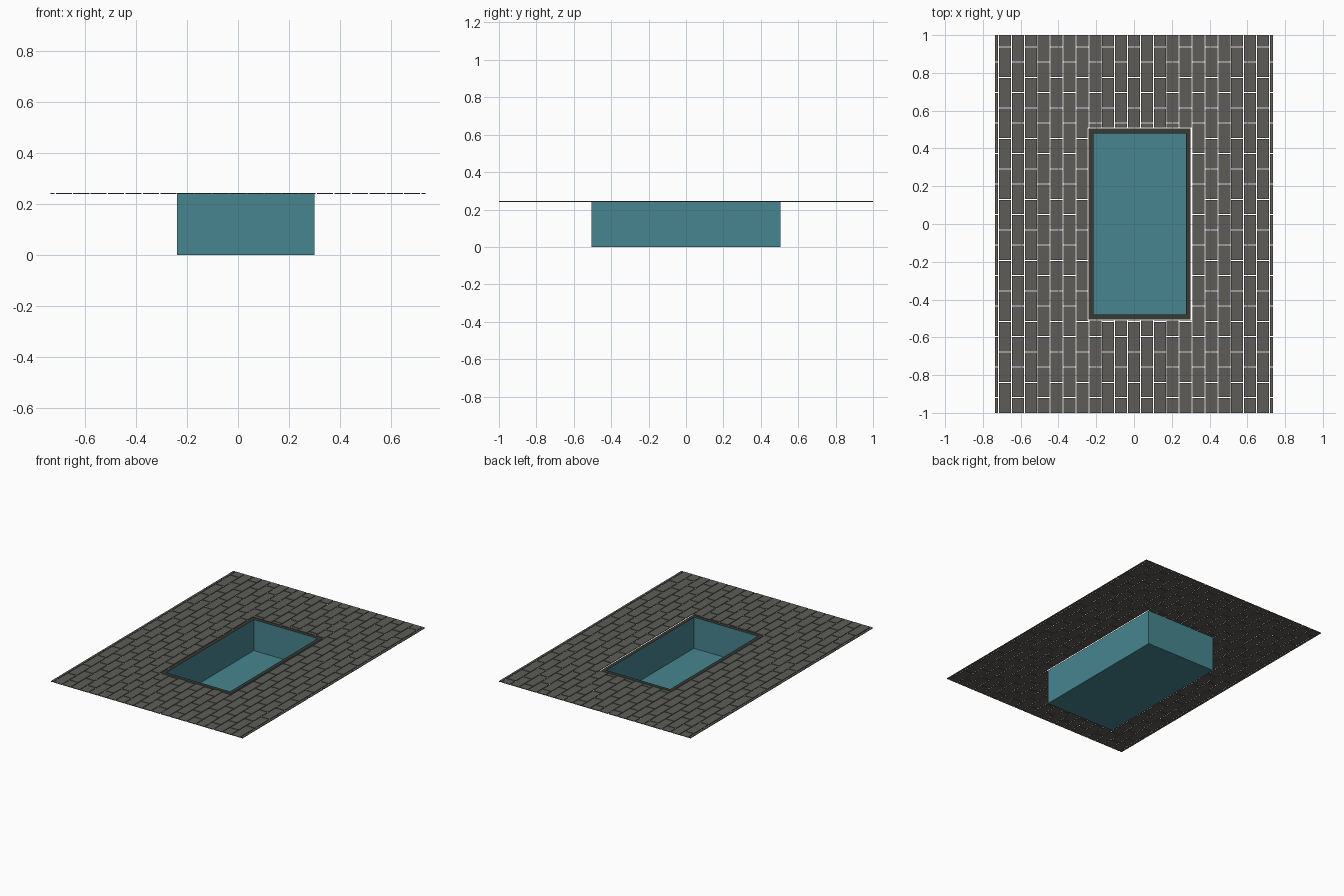
import bpy, bmesh
from mathutils import Matrix

cube = bpy.data.objects.get("Cube")
if cube:
    bpy.data.objects.remove(cube, do_unlink=True)

TOP, SLAB, GAP = 0.245, 0.004, 0.005
HALF_X, HALF_Y = 0.735, 1.0
POOL = (-0.24, 0.30, -0.505, 0.505)   # x0, x1, y0, y1
RIM, FLOOR = 0.035, 0.03
BRICK_W, BRICK_L = 0.0683, 0.1615


def material(name, color):
    m = bpy.data.materials.new(name)
    m.use_nodes = True
    m.diffuse_color = (*color, 1)
    m.node_tree.nodes["Principled BSDF"].inputs["Base Color"].default_value = (*color, 1)
    return m


def add_box(bm, x0, x1, y0, y1, z0, z1):
    place = Matrix.Translation(((x0 + x1) / 2, (y0 + y1) / 2, (z0 + z1) / 2))
    size = Matrix.Diagonal((x1 - x0, y1 - y0, z1 - z0, 1))
    return bmesh.ops.create_cube(bm, size=1, matrix=place @ size)["verts"]


def finish(bm, name, *mats):
    bm.normal_update()
    mesh = bpy.data.meshes.new(name)
    bm.to_mesh(mesh)
    bm.free()
    for m in mats:
        mesh.materials.append(m)
    obj = bpy.data.objects.new(name, mesh)
    bpy.context.collection.objects.link(obj)
    return obj


stone = material("grey_paving", (0.109, 0.107, 0.095))
coping = material("dark_brown_coping", (0.044, 0.040, 0.031))
teal = material("teal_basin", (0.061, 0.235, 0.275))

# Basin: a box whose top is inset for the coping and pushed down for the inside
bm = bmesh.new()
add_box(bm, *POOL, 0, TOP)
bm.normal_update()
top = max(bm.faces, key=lambda f: f.normal.z)
ring = bmesh.ops.inset_individual(bm, faces=[top], thickness=RIM)["faces"]
for f in ring:
    f.material_index = 1
inner = bmesh.ops.extrude_discrete_faces(bm, faces=[top])["faces"][0]
inner.material_index = 0
for v in inner.verts:
    v.co.z = FLOOR
for f in bm.faces:
    f.normal_update()
    level = f.normal.z > 0.5 and f.calc_center_median().z > TOP - 0.001
    f.material_index = 1 if level else 0
finish(bm, "pool_basin", teal, coping)


def pieces(x0, x1, y0, y1):
    """Parts of a brick left after cutting away the pool opening."""
    hx0, hx1, hy0, hy1 = POOL[0] - GAP, POOL[1] + GAP, POOL[2] - GAP, POOL[3] + GAP
    if x1 <= hx0 or x0 >= hx1 or y1 <= hy0 or y0 >= hy1:
        return [(x0, x1, y0, y1)]
    cx0, cx1 = max(x0, hx0), min(x1, hx1)
    return [(x0, hx0, y0, y1), (hx1, x1, y0, y1),
            (cx0, cx1, y0, hy0), (cx0, cx1, hy1, y1)]


# Paving: long bricks in columns, every other column shifted by half a brick
bm = bmesh.new()
for col in range(-11, 12):
    x0 = max((col - 0.5) * BRICK_W + GAP / 2, -HALF_X)
    x1 = min((col + 0.5) * BRICK_W - GAP / 2, HALF_X)
    start = -HALF_Y - (BRICK_L / 2 if col % 2 else 0)
    for row in range(14):
        y0 = max(start + row * BRICK_L + GAP / 2, -HALF_Y)
        y1 = min(start + (row + 1) * BRICK_L - GAP / 2, HALF_Y)
        if row == 0:
            y0 = -HALF_Y
        for a, b, c, d in pieces(x0, x1, y0, y1):
            if b - a > 0.001 and d - c > 0.001:
                add_box(bm, a, b, c, d, TOP - SLAB, TOP)
finish(bm, "paving_bricks", stone)
